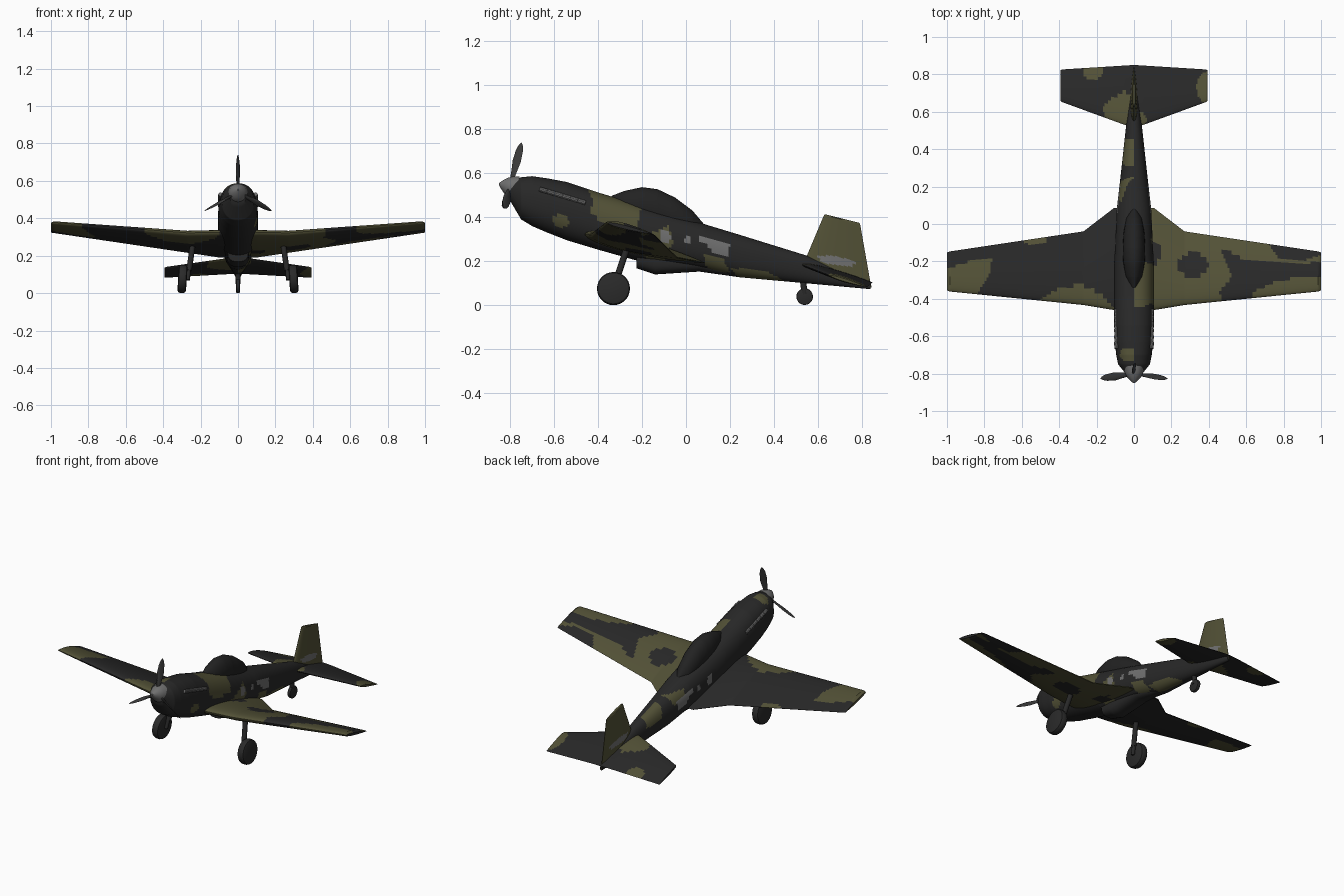
import bpy, bmesh, math
from mathutils import Vector, Matrix

if "Cube" in bpy.data.objects:
    bpy.data.objects.remove(bpy.data.objects["Cube"])


def mat(name, *rgb):
    m = bpy.data.materials.new(name)
    m.diffuse_color = (*rgb, 1)
    m.use_nodes = True
    m.node_tree.nodes["Principled BSDF"].inputs["Base Color"].default_value = m.diffuse_color
    return m


DARK = mat("charcoal paint", .021, .021, .021)
OLIVE = mat("olive paint", .085, .082, .037)
GREY = mat("light grey", .16, .16, .16)
BLADE = mat("blade grey", .045, .045, .045)
RUBBER = mat("black rubber", .023, .023, .023)
GLASS = mat("dark glass", .016, .016, .016)


def inside(p, poly):
    hit = False
    for (ax, ay), (bx, by) in zip(poly, poly[1:] + poly[:1]):
        if (ay > p[1]) != (by > p[1]) and p[0] < ax + (p[1] - ay) * (bx - ax) / (by - ay):
            hit = not hit
    return hit


def spot(p, x, y, rx, ry):
    return ((p[0] - x) / rx) ** 2 + ((p[1] - y) / ry) ** 2 < 1


def interp(table, t):
    for a, b in zip(table, table[1:]):
        if t <= b[0]:
            f = max(0, (t - a[0]) / (b[0] - a[0]))
            return [u + (v - u) * f for u, v in zip(a[1:], b[1:])]
    return list(table[-1][1:])


def steps(a, b, n):
    return [a + (b - a) * i / n for i in range(n + 1)]


def finish(bm, name, mats, rule=None, matrix=None, angle=35):
    bmesh.ops.recalc_face_normals(bm, faces=bm.faces)
    if rule:
        for f in bm.faces:
            f.material_index = rule(f.calc_center_median())
    me = bpy.data.meshes.new(name)
    bm.to_mesh(me)
    bm.free()
    ob = bpy.data.objects.new(name, me)
    bpy.context.collection.objects.link(ob)
    for m in mats:
        me.materials.append(m)
    if matrix:
        ob.matrix_world = matrix
    bpy.ops.object.select_all(action='DESELECT')
    ob.select_set(True)
    bpy.context.view_layer.objects.active = ob
    bpy.ops.object.shade_smooth_by_angle(angle=math.radians(angle))
    return ob


def loft(name, rings, mats, rule=None, matrix=None):
    bm = bmesh.new()
    vs = [[bm.verts.new(p) for p in r] for r in rings]
    n = len(vs[0])
    for a, b in zip(vs, vs[1:]):
        for i in range(n):
            bm.faces.new((a[i], a[(i + 1) % n], b[(i + 1) % n], b[i]))
    bm.faces.new(vs[0])
    bm.faces.new(vs[-1])
    return finish(bm, name, mats, rule, matrix)


def oval(y, top, bottom, half, n=48, e=2.3):
    out = []
    for i in range(n):
        a = 2 * math.pi * i / n
        c, s = math.cos(a), math.sin(a)
        out.append((half * math.copysign(abs(c) ** (2 / e), c), y,
                    (top + bottom) / 2 + (top - bottom) / 2 * math.copysign(abs(s) ** (2 / e), s)))
    return out


def body(name, table, mats, count, rule=None, e=2.3, n=48):
    ys = sorted(set(steps(table[0][0], table[-1][0], count) + [r[0] for r in table]))
    loft(name, [oval(y, *interp(table, y), n=n, e=e) for y in ys], mats, rule)


def foil(lead, trail, thick, normal, n=20):
    # wing section between leading and trailing edge
    lead, trail, normal = Vector(lead), Vector(trail), Vector(normal)
    out = []
    for i in range(2 * n):
        s = (1 - math.cos(math.pi * i / n)) / 2
        h = thick * 1.3 * (math.sqrt(s) * (1 - s) + .02 * s)
        out.append(lead.lerp(trail, s) + normal * (h if i <= n else -h))
    return out


# fuselage: y, top, bottom, half width
R_SIDE = [[(-.46, .56), (-.42, .47), (-.44, .42), (-.37, .37), (-.22, .36), (-.2, .47), (-.26, .5)],
          [(-.24, .29), (-.08, .36), (-.06, .29), (-.1, .2), (-.17, .2)],
          [(.08, .23), (.17, .21), (.2, .15), (.1, .15)],
          [(.2, .17), (.35, .16), (.45, .11), (.25, .11)]]
L_SIDE = [[(.12, .33), (.25, .32), (.22, .26), (.13, .28)],
          [(.3, .33), (.45, .3), (.46, .2), (.33, .22)]]


def fuselage_paint(c):
    p = (c.y, c.z)
    if spot(p, -.095, .315, .025, .03) or spot(p, .01, .3, .015, .02) or \
            inside(p, [(.06, .315), (.2, .28), (.19, .22), (.12, .24), (.1, .27), (.06, .28)]):
        return 2
    if c.x < 0:
        return int(spot(p, -.7, .58, .035, .03) or any(inside(p, q) for q in L_SIDE))
    return int(spot(p, -.57, .385, .037, .03) or any(inside(p, q) for q in R_SIDE))


body("fuselage", [(-.80, .565, .475, .045), (-.75, .582, .39, .085), (-.70, .587, .36, .095),
                  (-.63, .577, .33, .103), (-.54, .56, .295, .106), (-.39, .51, .25, .107),
                  (-.23, .462, .205, .107), (.08, .37, .162, .092), (.245, .32, .127, .073),
                  (.545, .227, .10, .04), (.84, .10, .073, .01)],
     [DARK, OLIVE, GREY], 170, fuselage_paint)

# belly scoop and canopy
body("belly_scoop", [(-.225, .27, .168, .055), (-.14, .26, .14, .06), (.06, .24, .153, .055),
                     (.26, .2, .125, .03)], [DARK], 8, e=2.6, n=24)
body("canopy", [(-.34, .497, .4, .02), (-.28, .52, .38, .045), (-.2, .537, .36, .058),
                (-.13, .528, .34, .06), (-.05, .49, .32, .056), (.03, .43, .3, .042),
                (.085, .365, .29, .015)], [GLASS], 8, e=2, n=24)

# wings: |x|, leading y z, trailing y z, thickness
WING = [(0, -.46, .325, .085, .193, .07), (.107, -.46, .325, .085, .193, .07),
        (.27, -.433, .322, -.04, .217, .06), (.985, -.361, .378, -.147, .322, .032),
        (1, -.355, .374, -.152, .324, .016)]
OLIVE_LEFT = [[(-1.1, -.25), (-1, -.24), (-.85, -.19), (-.76, -.19), (-.77, -.26), (-.84, -.38), (-1.1, -.38)],
              [(-.5, -.4), (-.4, -.34), (-.28, -.325), (-.2, -.36), (-.13, -.42), (-.08, -.48), (-.5, -.48)]]
DARK_RIGHT = [(.46, -.14), (.52, -.15), (.6, -.195), (.75, -.2), (.9, -.21), (1.1, -.2), (1.1, -.27),
              (.9, -.28), (.75, -.31), (.64, -.36), (.62, -.45), (.47, -.45), (.46, -.36), (.53, -.28)]
TIP_RIGHT = [(.72, -.1), (.77, -.19), (.9, -.2), (1.1, -.13), (1.1, -.05)]


def wing_paint(c):
    p = (c.x, c.y)
    if c.x < 0:
        return int(spot(p, -.53, -.085, .065, .025) or any(inside(p, q) for q in OLIVE_LEFT))
    return int(not (spot(p, .315, -.22, .08, .065) or spot(p, .1, -.15, .05, .06)
                    or inside(p, DARK_RIGHT) or inside(p, TIP_RIGHT)))


def plane_pair(name, table, mats, rule, count):
    rings = []
    for x in sorted(set(steps(-1, 1, count) + [s * r[0] / table[-1][0] for r in table for s in (-1, 1)])):
        x *= table[-1][0]
        ly, lz, ty, tz, th = interp(table, abs(x))
        rings.append(foil((x, ly, lz), (x, ty, tz), th, (0, .25, .97)))
    loft(name, rings, mats, rule)


plane_pair("wings", WING, [DARK, OLIVE], wing_paint, 180)

# tailplane
STAB = [[(-.17, .63), (-.12, .67), (-.05, .71), (-.01, .68), (-.01, .5), (-.14, .5)]]
plane_pair("tailplane", [(0, .525, .187, .85, .103, .03), (.05, .53, .184, .847, .102, .03),
                         (.385, .652, .137, .826, .083, .022), (.393, .658, .134, .823, .083, .012)],
           [DARK, OLIVE],
           lambda c: int(inside((c.x, c.y), STAB[0]) or spot((c.x, c.y), -.22, .82, .055, .05)
                         or spot((c.x, c.y), .39, .73, .055, .085) or spot((c.x, c.y), .04, .56, .03, .03)), 90)

# fin: height step, leading y z, trailing y z, thickness
FIN = [(0, .53, .16, .845, .08, .04), (.2, .55, .225, .838, .11, .035),
       (.98, .628, .41, .792, .37, .02), (1, .633, .414, .788, .375, .012)]
rings = []
for t in steps(0, 1, 50):
    ly, lz, ty, tz, th = interp(FIN, t)
    rings.append(foil((0, ly, lz), (0, ty, tz), th, (1, 0, 0)))
loft("fin", rings, [OLIVE, GREY],
     lambda c: int(inside((c.y, c.z), [(.6, .225), (.68, .225), (.77, .2), (.76, .175), (.66, .185), (.61, .2)])))

# propeller and spinner, tilted with the nose
HUB = Matrix.Translation((0, -.8, .54)) @ Matrix.Rotation(math.radians(-14.5), 4, 'X')
nose = [(-.052, .004), (-.04, .018), (-.02, .036), (0, .047), (.03, .055)]
loft("spinner", [oval(y, r, -r, r, n=24, e=2) for y, r in nose], [GREY], matrix=HUB)
BLADES = [(.03, .02, .012), (.07, .03, .010), (.12, .044, .007), (.17, .036, .005), (.195, .02, .004), (.206, .004, .002)]
for k in range(3):
    rings = []
    for r, w, th in BLADES:
        a = math.radians(38 - 60 * r)
        d = Vector((math.sin(a), math.cos(a), 0)) * w / 2
        rings.append(foil(Vector((0, 0, r)) - d, Vector((0, 0, r)) + d, th, (math.cos(a), -math.sin(a), 0), 6))
    loft("propeller_blade", rings, [BLADE], matrix=HUB @ Matrix.Rotation(k * math.tau / 3, 4, 'Y'))


# landing gear
def rod(name, a, b, r, m, n=12, bevel=0):
    a, b = Vector(a), Vector(b)
    bm = bmesh.new()
    bmesh.ops.create_cone(bm, cap_ends=True, segments=n, radius1=r, radius2=r, depth=(b - a).length)
    if bevel:
        rims = [e for e in bm.edges if abs(e.verts[0].co.z - e.verts[1].co.z) < 1e-5]
        bmesh.ops.bevel(bm, geom=rims, offset=bevel, segments=2, affect='EDGES', profile=.5)
    rot = (b - a).to_track_quat('Z', 'Y').to_matrix().to_4x4()
    finish(bm, name, [m], matrix=Matrix.Translation((a + b) / 2) @ rot)


for s in (-1, 1):
    rod("main_wheel", (s * .274, -.33, .074), (s * .32, -.33, .077), .075, RUBBER, 28, .014)
    rod("main_strut", (s * .24, -.265, .27), (s * .262, -.315, .12), .015, DARK)
    rod("wheel_fork", (s * .262, -.31, .14), (s * .268, -.33, .07), .011, DARK)
    # exhaust stubs along the cowling
    for i in range(6):
        y, z = -.65 + .035 * i, .523 - .0105 * i
        rod("exhaust_stub", (s * .093, y - .016, z + .005), (s * .097, y + .018, z - .005), .011, GREY, 10)

rod("tail_wheel", (-.011, .54, .039), (.011, .54, .039), .038, RUBBER, 20, .006)
rod("tail_strut", (0, .53, .13), (0, .54, .05), .014, DARK)
